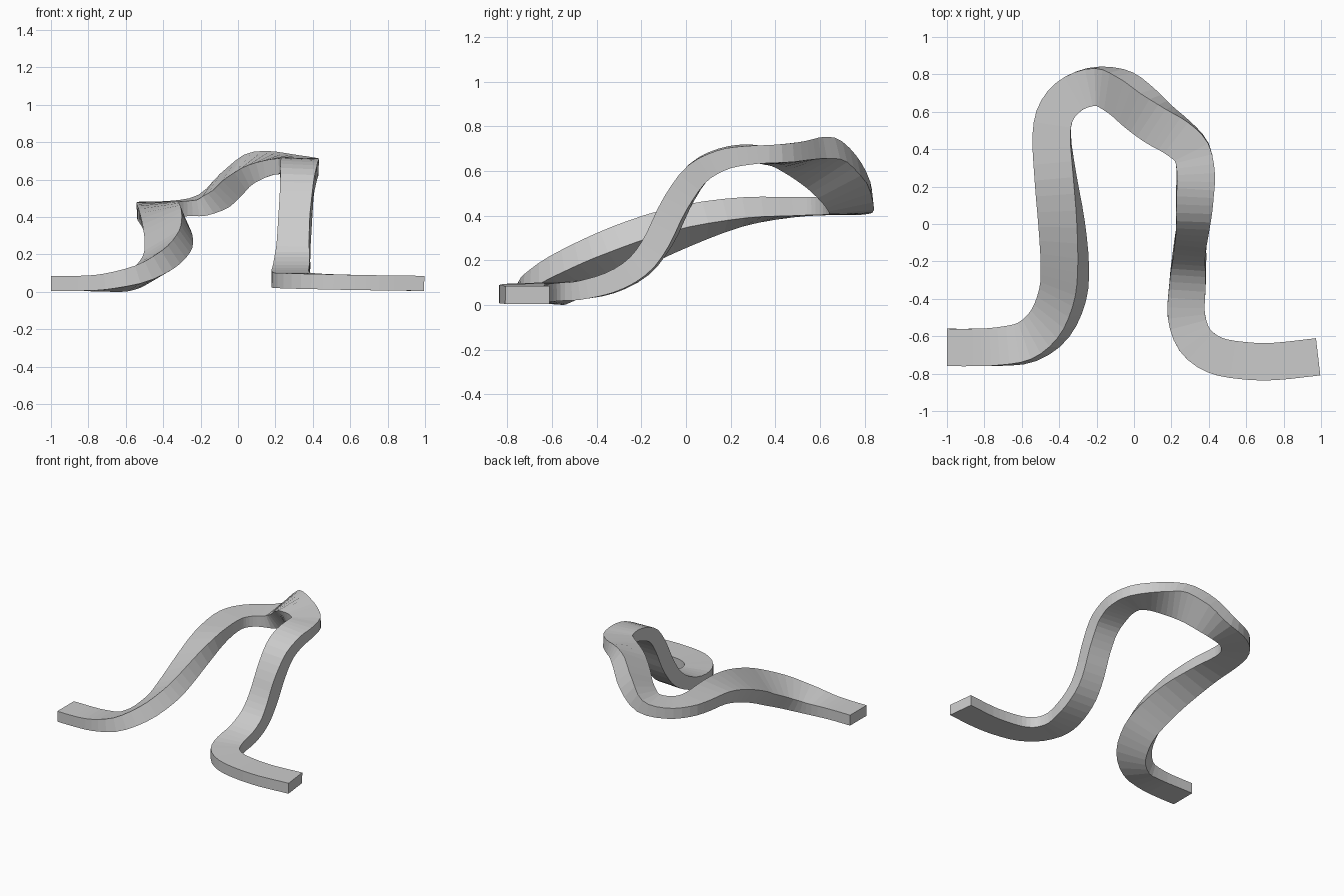
import bpy, bmesh, math
from mathutils import Vector

if "Cube" in bpy.data.objects:
    bpy.data.objects.remove(bpy.data.objects["Cube"])

# Centre line of the band: x, y, z, bank in degrees (positive raises the right edge)
PATH = [
    (-1.0, -0.66, 0.042, 0), (-0.86, -0.66, 0.042, 0), (-0.72, -0.655, 0.046, 3),
    (-0.57, -0.63, 0.068, 12), (-0.45, -0.535, 0.125, 24), (-0.382, -0.38, 0.20, 31),
    (-0.37, -0.22, 0.272, 31), (-0.387, 0.0, 0.352, 24), (-0.42, 0.25, 0.413, 11),
    (-0.44, 0.48, 0.435, 2), (-0.41, 0.61, 0.44, 0), (-0.32, 0.70, 0.442, 0),
    (-0.19, 0.737, 0.46, -6), (-0.07, 0.70, 0.54, -30), (0.03, 0.62, 0.625, -34),
    (0.13, 0.535, 0.664, -20), (0.23, 0.465, 0.675, -8), (0.308, 0.385, 0.672, -2),
    (0.33, 0.27, 0.67, 2), (0.325, 0.16, 0.648, 3), (0.318, 0.05, 0.585, 3),
    (0.31, -0.04, 0.455, 2), (0.30, -0.12, 0.29, 1), (0.293, -0.21, 0.17, 0),
    (0.285, -0.34, 0.095, 0), (0.28, -0.49, 0.062, 0), (0.325, -0.62, 0.056, 0),
    (0.43, -0.70, 0.052, 0), (0.58, -0.73, 0.048, 0), (0.75, -0.735, 0.045, 0),
    (0.984, -0.71, 0.042, 0),
]
WIDTH, THICK, STEPS = 0.20, 0.08, 3


def smooth_path(points, steps):
    """Catmull-Rom interpolation through the control points."""
    p = [Vector(q) for q in points]
    p = [2 * p[0] - p[1]] + p + [2 * p[-1] - p[-2]]
    out = []
    for i in range(1, len(p) - 2):
        a, b, c, d = p[i - 1:i + 3]
        for k in range(steps):
            t = k / steps
            out.append(0.5 * (2 * b + (c - a) * t + (2 * a - 5 * b + 4 * c - d) * t * t
                              + (3 * b - a - 3 * c + d) * t ** 3))
    return out + [p[-2]]


stations = smooth_path(PATH, STEPS)
bm = bmesh.new()
rings = []

# Rectangular section carried along the path, heavier on the slopes and banked turns
for i, s in enumerate(stations):
    before, after = stations[max(i - 1, 0)], stations[min(i + 1, len(stations) - 1)]
    tangent = (after.xyz - before.xyz).normalized()
    right = tangent.cross(Vector((0, 0, 1))).normalized()
    up = right.cross(tangent)
    c, n = math.cos(math.radians(s.w)), math.sin(math.radians(s.w))
    side, top = right * c + up * n, up * c - right * n
    slope, bank = abs(tangent.z), abs(s.w) / 30
    half_w = WIDTH / 2 * (1 + 0.17 * bank - 0.2 * slope ** 2)
    half_t = THICK / 2 * (1 + 0.5 * slope + 0.3 * bank)
    rings.append([bm.verts.new(s.xyz + side * half_w * u + top * half_t * v)
                  for u, v in ((-1, -1), (1, -1), (1, 1), (-1, 1))])

# Band walls and flat end caps
for a, b in zip(rings, rings[1:]):
    for j in range(4):
        k = (j + 1) % 4
        bm.faces.new((a[j], a[k], b[k], b[j]))
bm.faces.new(rings[0])
bm.faces.new(rings[-1])
bmesh.ops.recalc_face_normals(bm, faces=bm.faces)

# Rest the band on the ground
low = min(v.co.z for v in bm.verts)
bmesh.ops.translate(bm, verts=bm.verts, vec=(0, 0, -low))

mesh = bpy.data.meshes.new("winding_band")
bm.to_mesh(mesh)
bm.free()
band = bpy.data.objects.new("winding_band", mesh)
bpy.context.collection.objects.link(band)
